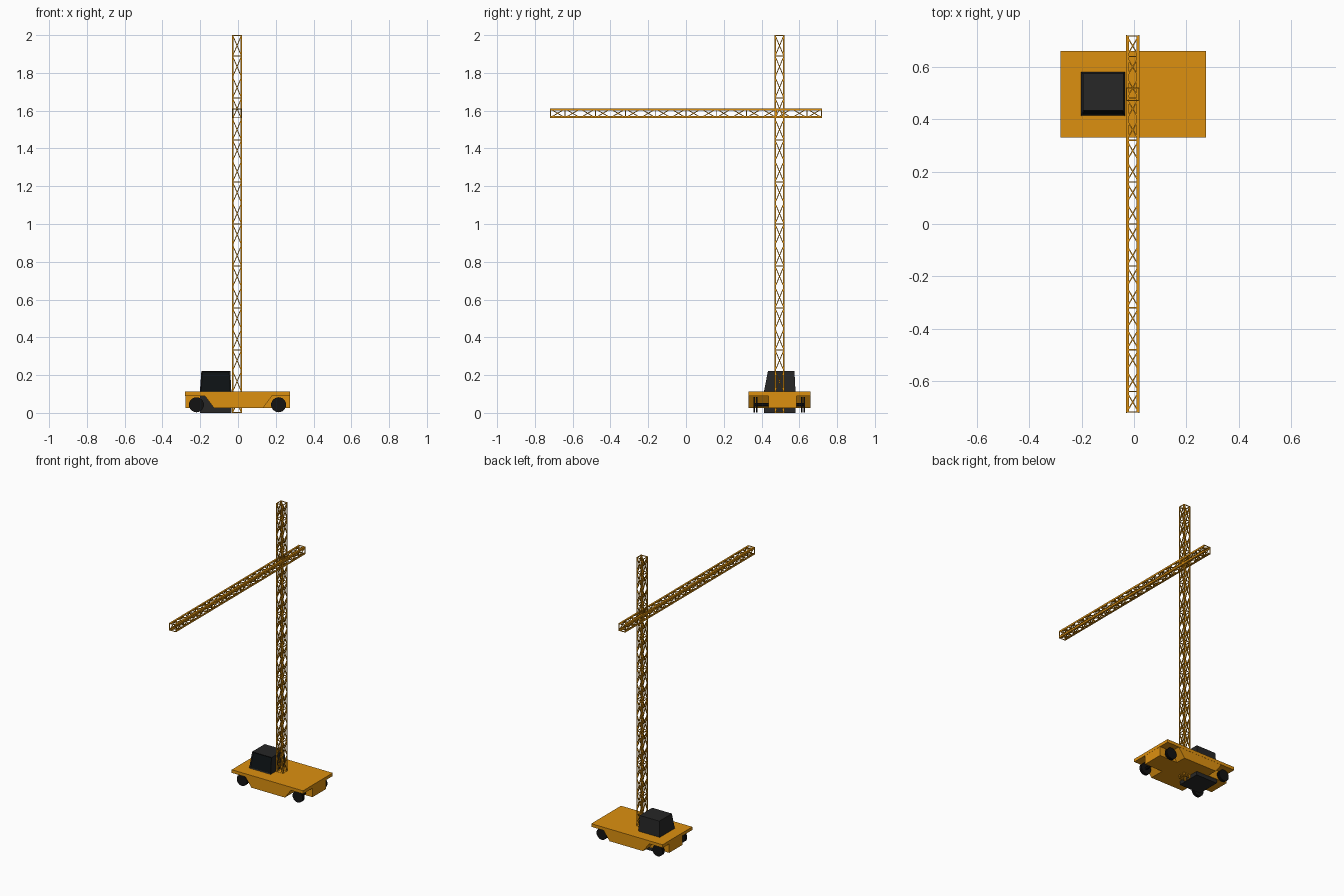
import bpy, bmesh
from math import pi
from mathutils import Vector, Matrix

if "Cube" in bpy.data.objects:
    bpy.data.objects.remove(bpy.data.objects["Cube"])


def material(name, rgb):
    m = bpy.data.materials.new(name)
    m.diffuse_color = (*rgb, 1)
    m.use_nodes = True
    m.node_tree.nodes["Principled BSDF"].inputs["Base Color"].default_value = m.diffuse_color
    return m


ORANGE = material("orange_paint", (0.72, 0.28, 0.005))
DARK = material("dark_grey", (0.02, 0.02, 0.02))
GLASS = material("dark_glass", (0.004, 0.006, 0.007))
BLACK = material("black_rubber", (0.006, 0.006, 0.006))


def finish(name, bm, *mats):
    bmesh.ops.recalc_face_normals(bm, faces=bm.faces)
    me = bpy.data.meshes.new(name)
    bm.to_mesh(me)
    bm.free()
    ob = bpy.data.objects.new(name, me)
    for m in mats:
        me.materials.append(m)
    bpy.context.collection.objects.link(ob)
    return ob


def box(bm, x, y, z):
    c = Vector(((x[0] + x[1]) / 2, (y[0] + y[1]) / 2, (z[0] + z[1]) / 2))
    s = Matrix.Diagonal((x[1] - x[0], y[1] - y[0], z[1] - z[0], 1))
    return bmesh.ops.create_cube(bm, size=1, matrix=Matrix.Translation(c) @ s)


def prism(bm, profile, y0, y1):
    """Extrude an (x, z) outline along y."""
    f = bm.faces.new([bm.verts.new((x, y0, z)) for x, z in profile])
    r = bmesh.ops.extrude_face_region(bm, geom=[f])
    vs = [v for v in r["geom"] if isinstance(v, bmesh.types.BMVert)]
    bmesh.ops.translate(bm, verts=vs, vec=(0, y1 - y0, 0))


def bar(bm, p, q, t):
    """Square strut between two points."""
    p, q = Vector(p), Vector(q)
    d = q - p
    m = (Matrix.Translation((p + q) / 2) @ d.to_track_quat('Z', 'Y').to_matrix().to_4x4()
         @ Matrix.Diagonal((t, t, d.length, 1)))
    bmesh.ops.create_cube(bm, size=1, matrix=m)


def lattice(name, length, width, strut, flange, matrix, bays=18):
    """Square truss along z: angle-iron corners, crossed bracing, rungs."""
    bm = bmesh.new()
    h = width / 2
    th = strut * 0.7
    for sx in (-1, 1):
        for sy in (-1, 1):
            box(bm, sorted((sx * h, sx * (h - flange))), sorted((sy * h, sy * (h - th))), (0, length))
            box(bm, sorted((sx * h, sx * (h - th))), sorted((sy * h, sy * (h - flange))), (0, length))
    a = h - strut / 2
    corners = [(-a, -a), (a, -a), (a, a), (-a, a)]
    step = length / bays
    for i in range(bays):
        z0, z1 = i * step, (i + 1) * step
        for k in range(4):
            c, d = corners[k], corners[(k + 1) % 4]
            bar(bm, (*c, z0), (*d, z1), strut)
            bar(bm, (*d, z0), (*c, z1), strut)
            if i % 2 == 0:
                bar(bm, (*c, z1), (*d, z1), strut)
    # closing frames at both ends
    for z in (strut / 2, length - strut / 2):
        for k in range(4):
            bar(bm, (*corners[k], z), (*corners[(k + 1) % 4], z), strut)
    ob = finish(name, bm, ORANGE)
    ob.data.transform(matrix)
    return ob


CX, CY = -0.005, 0.495

# mast and jib
lattice("mast", 2.0, 0.052, 0.0045, 0.007, Matrix.Translation((CX, CY, 0)))
lattice("jib", 1.44, 0.052, 0.0045, 0.012,
        Matrix.Translation((CX, 0.72, 1.586)) @ Matrix.Rotation(pi / 2, 4, 'X'))

# deck plate
bm = bmesh.new()
box(bm, (-0.28, 0.275), (0.33, 0.66), (0.09, 0.112))
finish("deck", bm, ORANGE)

# chassis: full-width belly with sloped wheel wells, and a narrow central spine
bm = bmesh.new()
prism(bm, [(-0.175, 0.09), (-0.127, 0.026), (0.133, 0.026), (0.18, 0.09)], 0.331, 0.659)
finish("chassis_belly", bm, ORANGE)
bm = bmesh.new()
box(bm, (-0.279, 0.274), (0.437, 0.585), (0.026, 0.09))
finish("chassis_spine", bm, ORANGE)

# twin wheels and axles
for end, x in (("left", -0.22), ("right", 0.215)):
    bm = bmesh.new()
    for y in (0.361, 0.374, 0.613, 0.626):
        m = Matrix.Translation((x, y, 0.043)) @ Matrix.Rotation(pi / 2, 4, 'X')
        bmesh.ops.create_cone(bm, cap_ends=True, segments=14, radius1=0.04,
                              radius2=0.04, depth=0.009, matrix=m)
    m = Matrix.Translation((x, CY, 0.043)) @ Matrix.Rotation(pi / 2, 4, 'X')
    bmesh.ops.create_cone(bm, cap_ends=True, segments=8, radius1=0.01,
                          radius2=0.01, depth=0.26, matrix=m)
    finish(end + "_wheels", bm, BLACK)

# operator cab: tapered upper part with a recessed front pane
bm = bmesh.new()
vs = box(bm, (-0.202, -0.035), (0.412, 0.58), (0.11, 0.222))["verts"]
for v in vs:
    if v.co.z > 0.2:
        v.co.x += 0.008 if v.co.x < -0.1 else -0.006
        v.co.y += 0.022 if v.co.y < 0.5 else -0.006
front = min(bm.faces, key=lambda f: f.calc_center_median().y)
bmesh.ops.inset_individual(bm, faces=[front], thickness=0.009, depth=-0.006)
front.material_index = 1
finish("cab", bm, DARK, GLASS)

# cab pedestal passing through the deck to the ground
bm = bmesh.new()
box(bm, (-0.202, -0.035), (0.412, 0.58), (0.0, 0.11))
finish("cab_base", bm, DARK)
